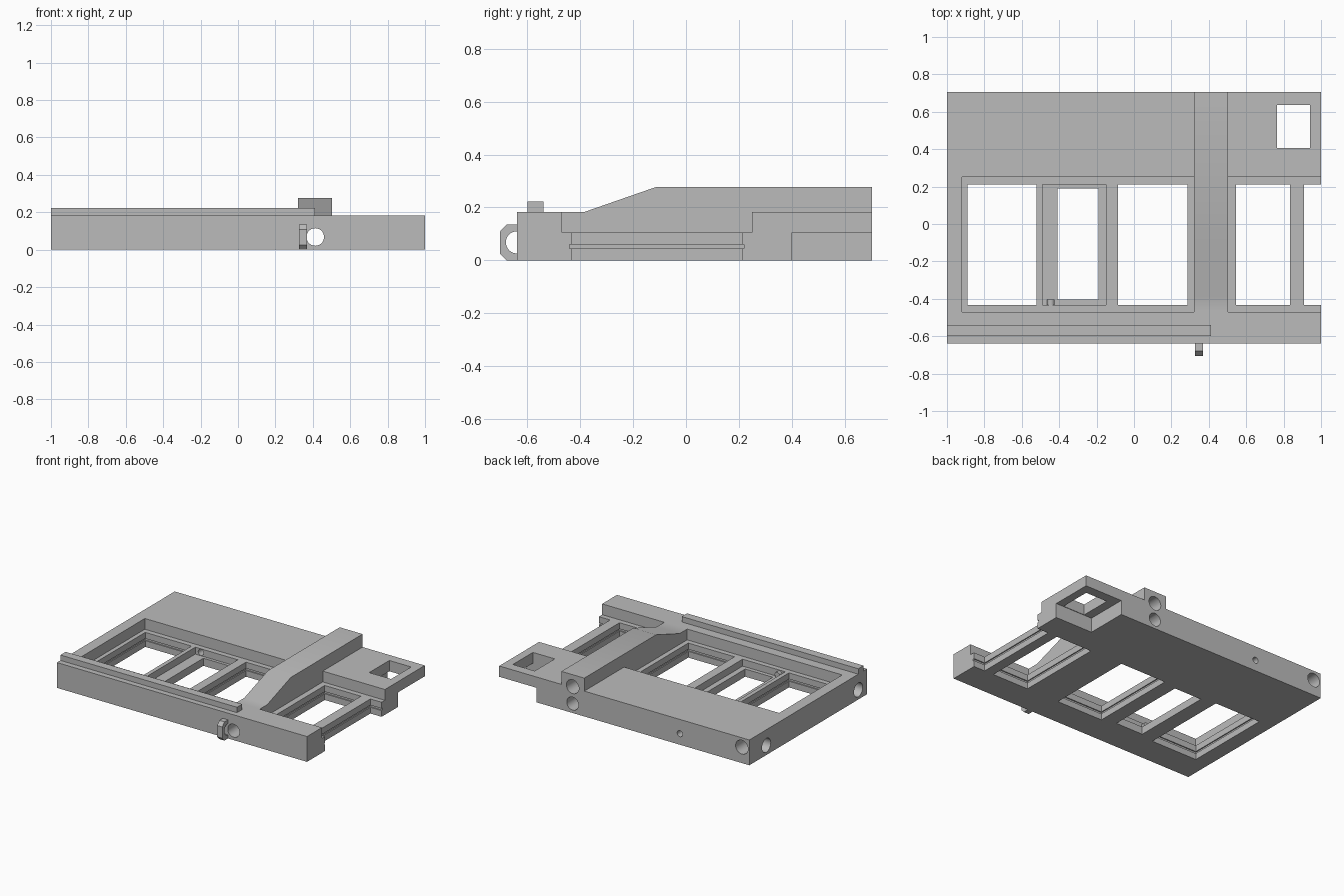
import bpy, bmesh, math
from mathutils import Vector, Matrix

cube = bpy.data.objects.get("Cube")
if cube:
    bpy.data.objects.remove(cube, do_unlink=True)

grey = bpy.data.materials.new("plain grey")
grey.use_nodes = True
colour = (0.5, 0.5, 0.5, 1)
grey.diffuse_color = colour
grey.node_tree.nodes["Principled BSDF"].inputs["Base Color"].default_value = colour


def finish(name, bm):
    bmesh.ops.recalc_face_normals(bm, faces=bm.faces)
    mesh = bpy.data.meshes.new(name)
    bm.to_mesh(mesh)
    bm.free()
    mesh.materials.append(grey)
    obj = bpy.data.objects.new(name, mesh)
    bpy.context.collection.objects.link(obj)
    return obj


def box(name, x0, x1, y0, y1, z0, z1):
    bm = bmesh.new()
    bmesh.ops.create_cube(bm, size=1)
    for v in bm.verts:
        v.co = Vector((x1 if v.co.x > 0 else x0,
                       y1 if v.co.y > 0 else y0,
                       z1 if v.co.z > 0 else z0))
    return finish(name, bm)


def extrude_x(name, profile, x0, x1):
    """Extrude a (y, z) outline along x."""
    bm = bmesh.new()
    face = bm.faces.new([bm.verts.new((x0, y, z)) for y, z in profile])
    out = bmesh.ops.extrude_face_region(bm, geom=[face])
    moved = [v for v in out["geom"] if isinstance(v, bmesh.types.BMVert)]
    bmesh.ops.translate(bm, verts=moved, vec=(x1 - x0, 0, 0))
    return finish(name, bm)


def rod(name, start, end, radius):
    a, b = Vector(start), Vector(end)
    turn = (b - a).to_track_quat("Z", "Y").to_matrix().to_4x4()
    bm = bmesh.new()
    bmesh.ops.create_cone(bm, cap_ends=True, segments=32, radius1=radius, radius2=radius,
                          depth=(b - a).length, matrix=Matrix.Translation((a + b) / 2) @ turn)
    return finish(name, bm)


def combine(target, tool, operation="DIFFERENCE"):
    mod = target.modifiers.new("combine", "BOOLEAN")
    mod.operation, mod.solver, mod.object = operation, "EXACT", tool
    bpy.context.view_layer.objects.active = target
    bpy.ops.object.modifier_apply(modifier=mod.name)
    bpy.data.objects.remove(tool, do_unlink=True)


FRONT, BACK, TOP, FLOOR = -0.64, 0.705, 0.183, 0.105

# Main slab with the two recesses either side of the ridge
body = box("body", -1, 1, FRONT, BACK, 0, TOP)
for x0, x1 in ((-0.92, 0.32), (0.503, 1.2)):
    combine(body, box("recess", x0, x1, -0.47, 0.25, FLOOR, 0.4))

# Through windows, each with a thin groove around its walls
for x0, x1 in ((-0.89, -0.52), (-0.085, 0.285), (0.545, 0.835), (0.91, 1.2)):
    combine(body, box("window", x0, x1, -0.433, 0.212, -0.1, 0.4))
    combine(body, box("groove", x0 - 0.008, x1 + 0.008, -0.441, 0.22, 0.045, 0.06))

# Stepped window with a ledge
combine(body, box("ledge_cut", -0.49, -0.15, -0.433, 0.212, 0.055, 0.4))
combine(body, box("ledge_hole", -0.41, -0.19, -0.405, 0.19, -0.1, 0.3))

# Back tab: undercut corner and square hole
combine(body, box("undercut", 0.70, 1.2, 0.402, 0.9, -0.1, FLOOR))
combine(body, box("tab_hole", 0.765, 0.94, 0.406, 0.635, -0.1, 0.4))

# Sloped ridge
ridge = [(-0.385, TOP), (-0.115, 0.277), (BACK, 0.277), (BACK, 0.12), (-0.385, 0.12)]
combine(body, extrude_x("ridge", ridge, 0.32, 0.503), "UNION")

# Round bores: long, ridge, corner, small and two on the side
for start, end, radius in (
        ((0.413, -0.9, 0.068), (0.413, 0.9, 0.068), 0.047),
        ((0.413, 0.35, 0.19), (0.413, 0.9, 0.19), 0.05),
        ((-0.94, 0.58, 0.115), (-0.94, 0.9, 0.115), 0.05),
        ((-0.445, 0.1, 0.08), (-0.445, 0.9, 0.08), 0.022),
        ((-1.2, 0.51, 0.07), (-0.75, 0.51, 0.07), 0.05),
        ((-1.2, -0.54, 0.07), (-0.75, -0.54, 0.07), 0.05)):
    combine(body, rod("bore", start, end, radius))

# Long rail on the front edge
box("front_rail", -1, 0.412, -0.6, -0.54, TOP, 0.222)

# Small pin inside the stepped window
pin = rod("window_pin", (-0.445, -0.436, 0.08), (-0.445, -0.405, 0.08), 0.02)

# Half-ring lug on the front
arc = [(FRONT - 0.042 * math.sin(math.pi * i / 16), 0.068 - 0.042 * math.cos(math.pi * i / 16))
       for i in range(17)]
outer = [(FRONT, 0.135), (-0.68, 0.135), (-0.705, 0.108), (-0.705, 0.026), (-0.68, 0), (FRONT, 0)]
lug = extrude_x("front_lug", arc + outer, 0.327, 0.368)

for obj in (body, pin, lug):
    bpy.ops.object.select_all(action="DESELECT")
    obj.select_set(True)
    bpy.context.view_layer.objects.active = obj
    bpy.ops.object.shade_smooth_by_angle(angle=math.radians(30))
